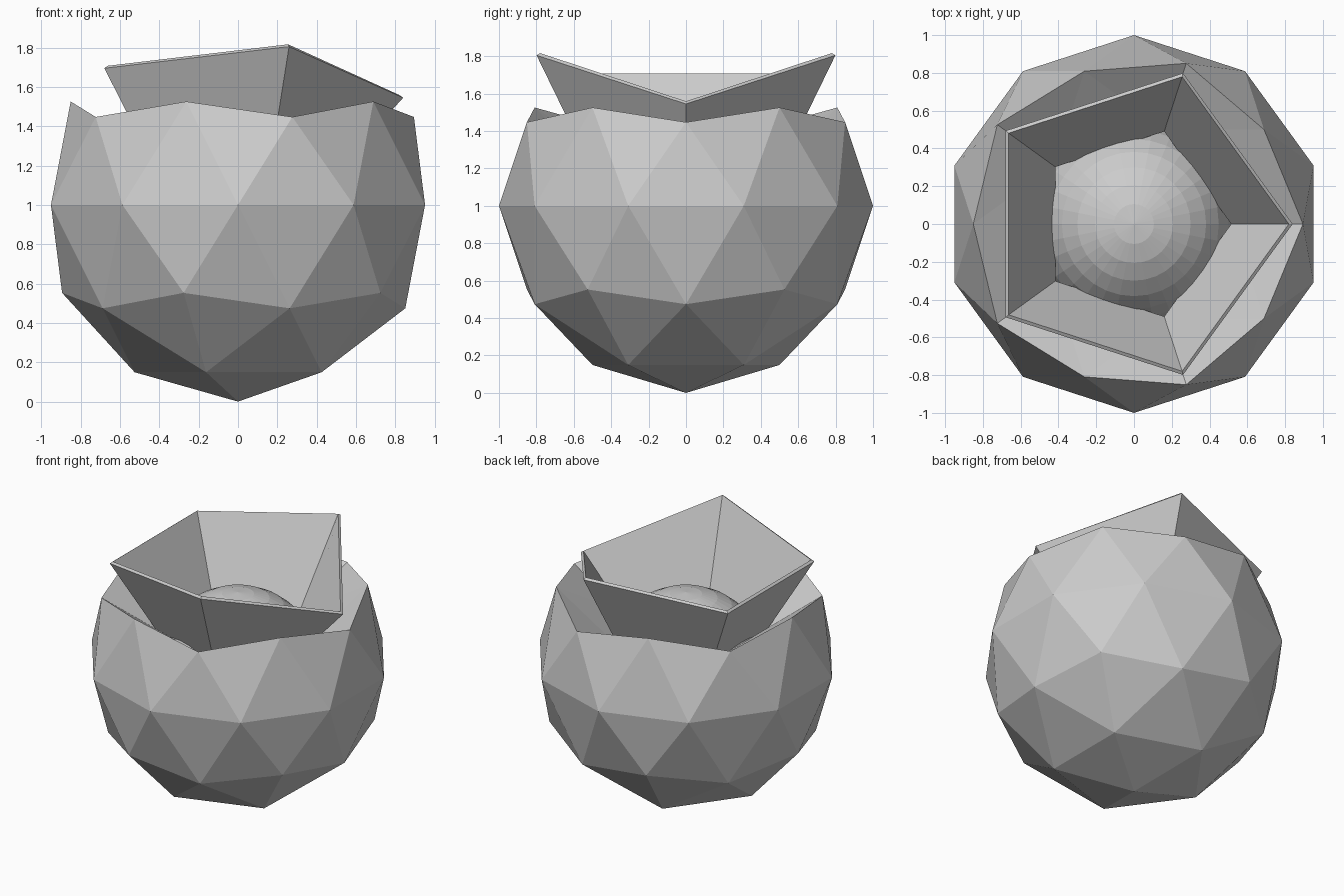
import bpy, bmesh, math
from mathutils import Matrix

if "Cube" in bpy.data.objects:
    bpy.data.objects.remove(bpy.data.objects["Cube"])

RING_Z = 1.21


def add_object(name, bm):
    mesh = bpy.data.meshes.new(name)
    bm.to_mesh(mesh)
    bm.free()
    obj = bpy.data.objects.new(name, mesh)
    bpy.context.collection.objects.link(obj)
    return obj


# Faceted body: low-poly sphere whose cap is pushed down into a funnel and opened
bm = bmesh.new()
bmesh.ops.create_icosphere(bm, subdivisions=2, radius=1,
                           matrix=Matrix.Translation((0, 0, 1)))
for v in bm.verts:
    if 1.7 < v.co.z < 1.95:
        v.co.z = RING_Z
bmesh.ops.delete(bm, geom=[v for v in bm.verts if v.co.z > 1.95], context='VERTS')
add_object("faceted_body", bm)

# Pentagonal collar with an uneven top edge
bm = bmesh.new()
top_z = [1.545, 1.805, 1.695, 1.695, 1.805]
low, high = [], []
for i, z in enumerate(top_z):
    a = math.radians(72 * i)
    low.append(bm.verts.new((0.535 * math.cos(a), 0.535 * math.sin(a), RING_Z)))
    high.append(bm.verts.new((0.84 * math.cos(a), 0.84 * math.sin(a), z)))
for i in range(5):
    j = (i + 1) % 5
    bm.faces.new((low[i], low[j], high[j], high[i]))
collar = add_object("collar", bm)
solid = collar.modifiers.new("thickness", 'SOLIDIFY')
solid.thickness = 0.02
solid.offset = -1
solid.use_even_offset = True

# Ball resting in the opening
bm = bmesh.new()
bmesh.ops.create_uvsphere(bm, u_segments=32, v_segments=16, radius=0.54,
                          matrix=Matrix.Translation((0, 0, 0.94)))
add_object("inner_ball", bm)
